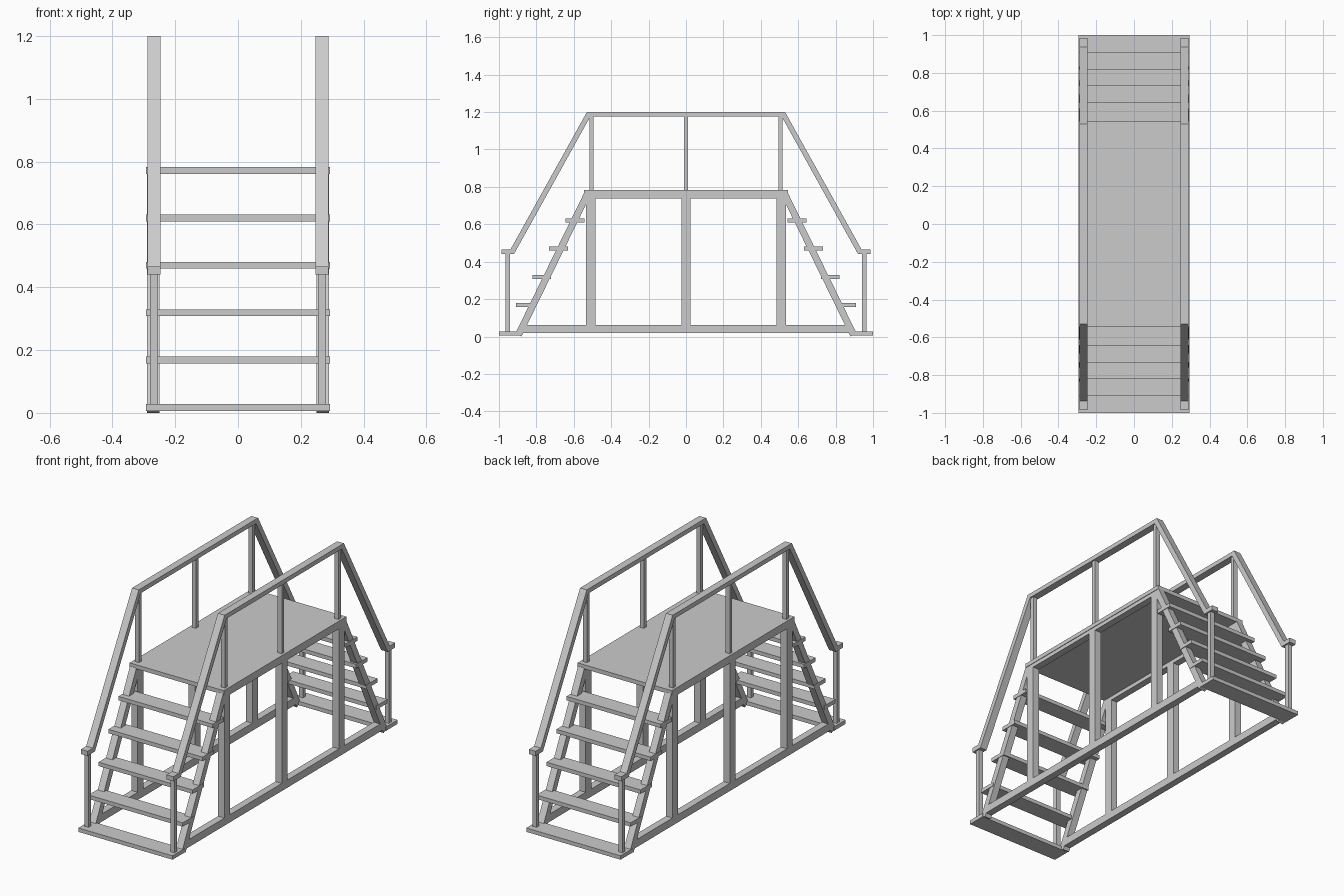
import bpy, bmesh

if "Cube" in bpy.data.objects:
    bpy.data.objects.remove(bpy.data.objects["Cube"])


def prism(name, outline, x0, x1):
    """Extrude a (y, z) outline along x."""
    bm = bmesh.new()
    face = bm.faces.new([bm.verts.new((x0, y, z)) for y, z in outline])
    ext = bmesh.ops.extrude_face_region(bm, geom=[face])
    moved = [v for v in ext["geom"] if isinstance(v, bmesh.types.BMVert)]
    bmesh.ops.translate(bm, verts=moved, vec=(x1 - x0, 0, 0))
    bmesh.ops.recalc_face_normals(bm, faces=bm.faces[:])
    mesh = bpy.data.meshes.new(name)
    bm.to_mesh(mesh)
    bm.free()
    obj = bpy.data.objects.new(name, mesh)
    bpy.context.collection.objects.link(obj)
    return obj


def box(name, y0, y1, z0, z1, x0, x1):
    return prism(name, [(y0, z0), (y1, z0), (y1, z1), (y0, z1)], x0, x1)


def mirror(obj, x=True, y=False):
    mod = obj.modifiers.new("mirror", "MIRROR")
    mod.use_axis = (x, y, False)
    return obj


HALF = 0.293            # half width of deck and treads
BEAM = (0.250, 0.290)   # x range of the lower frame
RAIL = (0.246, 0.288)   # x range of the handrail
BAR = (0.255, 0.280)    # x range of the thin railing posts

# Deck with side beams
box("deck", -0.545, 0.545, 0.760, 0.783, -HALF, HALF)
mirror(box("deck_beam", -0.535, 0.535, 0.738, 0.762, *BEAM))

# Base sills with ends cut to the stair slope
mirror(prism("base_sill", [(-0.895, 0.019), (0.895, 0.019),
                           (0.874, 0.062), (-0.874, 0.062)], *BEAM))

# Posts carrying the deck, and railing posts above
for label, y in (("front", -0.509), ("middle", 0.0), ("back", 0.509)):
    mirror(box(label + "_deck_post", y - 0.025, y + 0.025, 0.037, 0.745, *BEAM))
for label, y in (("front", -0.505), ("middle", 0.0), ("back", 0.505)):
    mirror(box(label + "_railing_post", y - 0.011, y + 0.011, 0.775, 1.18, *BAR))

# Stair stringers on both ends
mirror(prism("stringer", [(-0.880, 0.0), (-0.512, 0.752),
                          (-0.532, 0.765), (-0.546, 0.765), (-0.913, 0.015)],
             *BEAM), y=True)

# Treads, from the ground plate upwards
treads = [(-1.0, -0.896), (-0.910, -0.812), (-0.821, -0.722),
          (-0.733, -0.632), (-0.643, -0.543)]
for i, (y0, y1) in enumerate(treads):
    z = 0.006 + 0.151 * i
    mirror(box(f"tread_{i + 1}", y0, y1, z, z + 0.022, -HALF, HALF), x=False, y=True)

# Newel posts at the foot of each stair
mirror(box("newel_post", -0.965, -0.940, 0.02, 0.45, *BAR), y=True)

# One-piece handrail with flat ends, slopes and top run
upper = [(-0.986, 0.466), (-0.938, 0.466), (-0.530, 1.2)]
lower = [(-0.986, 0.440), (-0.920, 0.440), (-0.512, 1.175)]
flip = lambda pts: [(-y, z) for y, z in reversed(pts)]
outline = upper + flip(upper) + [(-y, z) for y, z in lower] + lower[::-1]
mirror(prism("handrail", outline, *RAIL))
